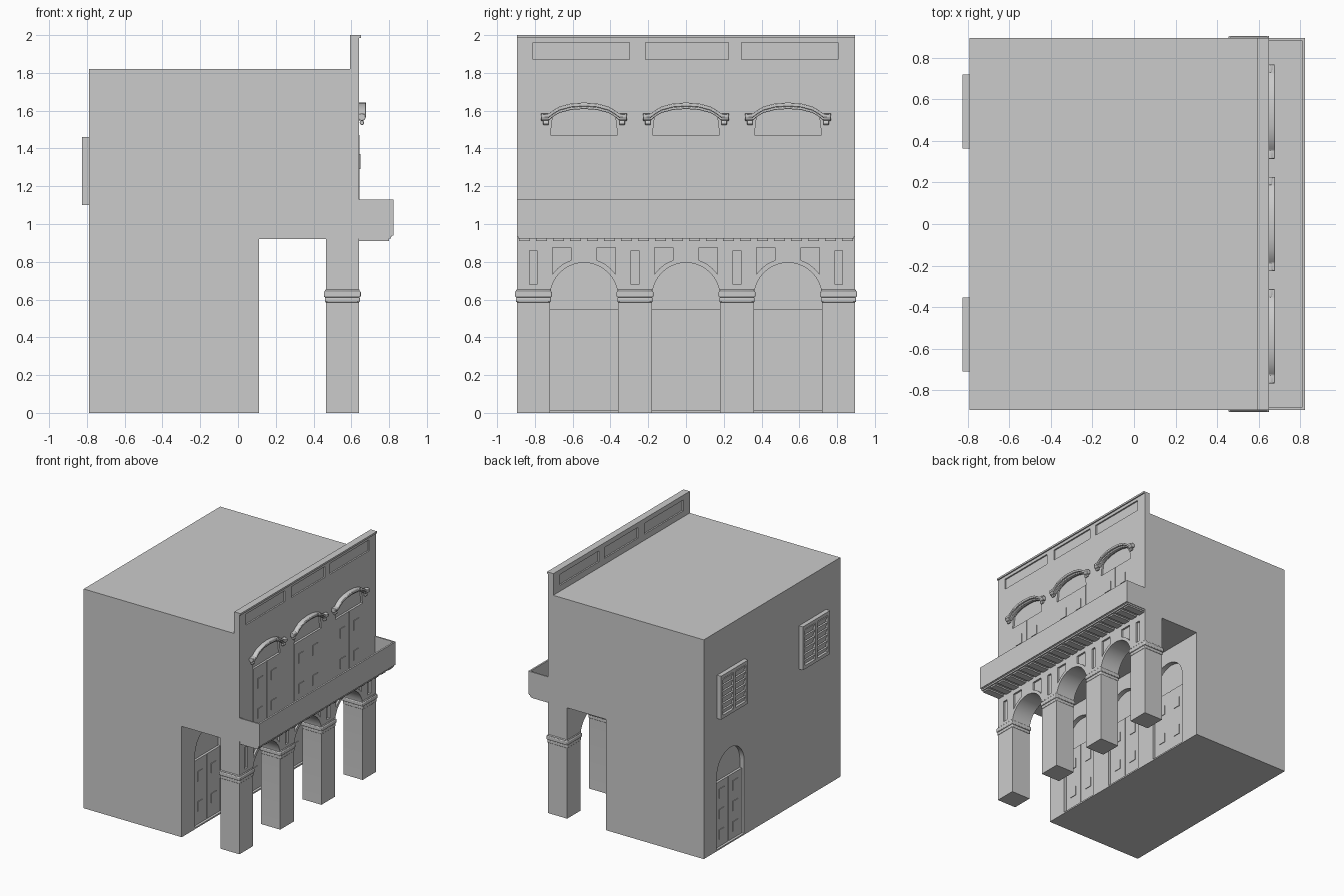
import bpy, bmesh, math
from mathutils import Matrix, Vector

if "Cube" in bpy.data.objects:
    bpy.data.objects.remove(bpy.data.objects["Cube"])

BAYS = (-0.54, 0.0, 0.54)
COLUMNS = (-0.8075, -0.27, 0.27, 0.8075)
W, R, SPRING = 0.895, 0.18, 0.615


def finish(name, bm, bevel=0, segs=2):
    bmesh.ops.recalc_face_normals(bm, faces=bm.faces)
    me = bpy.data.meshes.new(name)
    bm.to_mesh(me)
    bm.free()
    ob = bpy.data.objects.new(name, me)
    bpy.context.collection.objects.link(ob)
    if bevel:
        m = ob.modifiers.new("bevel", 'BEVEL')
        m.width, m.segments = bevel, segs
    return ob


def boxes(name, items, bevel=0, segs=2):
    """Each item: x0, x1, y0, y1, z0, z1."""
    bm = bmesh.new()
    for x0, x1, y0, y1, z0, z1 in items:
        mat = Matrix.Translation(((x0 + x1) / 2, (y0 + y1) / 2, (z0 + z1) / 2))
        bmesh.ops.create_cube(bm, size=1, matrix=mat @ Matrix.Diagonal((x1 - x0, y1 - y0, z1 - z0, 1)))
    return finish(name, bm, bevel, segs)


def prism(name, pts, x0, x1):
    """Extrude a y-z outline along x."""
    bm = bmesh.new()
    f = bm.faces.new([bm.verts.new((x0, y, z)) for y, z in pts])
    ext = bmesh.ops.extrude_face_region(bm, geom=[f])
    vs = [v for v in ext['geom'] if isinstance(v, bmesh.types.BMVert)]
    bmesh.ops.translate(bm, vec=(x1 - x0, 0, 0), verts=vs)
    return finish(name, bm)


def select(ob):
    bpy.ops.object.select_all(action='DESELECT')
    ob.select_set(True)
    bpy.context.view_layer.objects.active = ob


def cut(ob, cutters):
    select(ob)
    for c in cutters:
        c.hide_render = True
        m = ob.modifiers.new("cut", 'BOOLEAN')
        m.operation, m.solver, m.object = 'DIFFERENCE', 'EXACT', c
        bpy.ops.object.modifier_apply(modifier=m.name)
        bpy.data.objects.remove(c)


def smooth(ob):
    select(ob)
    bpy.ops.object.shade_smooth_by_angle(angle=math.radians(35))


def arc(yc, r, a0, a1, n):
    return [(yc + r * math.cos(math.radians(a0 + (a1 - a0) * i / n)),
             SPRING + r * math.sin(math.radians(a0 + (a1 - a0) * i / n))) for i in range(n + 1)]


def arch_outline(yc, z0):
    return [(yc - R, z0), (yc + R, z0)] + arc(yc, R, 0, 180, 20)


def door(name, x, d, yc, z0, z1, rows):
    """Pair of leaves, face at x, looking along d (+1 or -1), raised panels."""
    def span(a, b):
        return (min(a, b), max(a, b))
    items = [(*span(x - d * 0.03, x - d * 0.004), yc - R, yc + R, z0, z1)]
    for s in (-1, 1):
        c = yc + s * 0.09
        items.append((*span(x - d * 0.02, x), c - 0.087, c + 0.087, z0, z1))
        for z in rows:
            items.append((*span(x - d * 0.01, x + d * 0.005), c - 0.033, c + 0.033, z, z + 0.08))
    boxes(name, items)


# Ground floor with arched door recesses
ground = boxes("ground_floor", [(-0.79, 0.11, -W, W, 0, 0.92)])
cut(ground, [prism("cutter", arch_outline(y, 0.012), 0.07, 0.2) for y in BAYS]
    + [prism("cutter", arch_outline(0.545, 0.012), -0.9, -0.75)])
smooth(ground)
for i, y in enumerate(BAYS):
    door(f"ground_door_{i}", 0.09, 1, y, 0.012, 0.55, (0.12, 0.37))
door("back_door", -0.77, -1, 0.545, 0.012, 0.55, (0.07, 0.24, 0.41))

# Upper floor with transom recesses
hood = [(-0.225, 1.566), (-0.185, 1.568), (-0.165, 1.585), (-0.13, 1.606), (-0.07, 1.622), (0, 1.627)]
hood += [(-y, z) for y, z in hood[-2::-1]]
upper = boxes("upper_floor", [(-0.79, 0.64, -W, W, 0.92, 1.82)])
cut(upper, [prism("cutter", [(y - 0.178, 1.47), (y + 0.178, 1.47)]
                  + [(y + a, z - 0.01) for a, z in reversed(hood) if abs(a) < 0.175], 0.625, 0.7) for y in BAYS])
for i, y in enumerate(BAYS):
    door(f"balcony_door_{i}", 0.643, 1, y, 0.95, 1.47, (1.04, 1.29))

# Parapet with sunk panels on both faces
parapet = boxes("parapet", [(0.592, 0.64, -W, W, 1.82, 2.0)])
panels = [(-0.81, -0.30), (-0.215, 0.225), (0.295, 0.805)]
cut(parapet, [boxes("cutter", [(x0, x1, a, b, 1.87, 1.96)])
              for x0, x1 in ((0.628, 0.7), (0.5, 0.604)) for a, b in panels])
boxes("parapet_coping", [(0.63, 0.65, -W, W, 1.985, 2.0)])


# Window hood mouldings with end knobs and corbels
def hood_band(name, yc, lo, hi, depth):
    pts = [(yc + y, z + lo) for y, z in hood] + [(yc + y, z + hi) for y, z in reversed(hood)]
    m = prism(name, pts, 0.635, depth)
    b = m.modifiers.new("bevel", 'BEVEL')
    b.width, b.segments = 0.004, 2
    smooth(m)


for i, y in enumerate(BAYS):
    hood_band(f"window_hood_upper_{i}", y, -0.004, 0.016, 0.678)
    hood_band(f"window_hood_lower_{i}", y, -0.018, -0.003, 0.665)
    bm = bmesh.new()
    for s in (-1, 1):
        for dy, dz, r, ln in ((0.207, 1.566, 0.02, 0.04), (0.202, 1.536, 0.012, 0.028)):
            bmesh.ops.create_cone(bm, cap_ends=True, segments=12, radius1=r, radius2=r, depth=ln,
                                  matrix=Matrix.Translation((0.656, y + s * dy, dz)) @ Matrix.Rotation(math.pi / 2, 4, 'X'))
    smooth(finish(f"hood_knobs_{i}", bm, 0.004))

# Arcade: columns and arches as a single outline
outline = [(-W, 0.92), (-W, 0)]
for y in BAYS:
    outline += [(y - R, 0)] + arc(y, R, 180, 0, 20) + [(y + R, 0)]
outline += [(W, 0), (W, 0.92)]
arcade = prism("arcade", outline, 0.465, 0.64)
cutters = [boxes("cutter", [(0.625, 0.7, y - 0.02, y + 0.02, 0.68, 0.86)]) for y in COLUMNS]
for y in BAYS:
    for a0, a1, s in ((35, 70, 1), (145, 110, -1)):
        pts = arc(y, 0.205, a0, a1, 6) + [(y + s * 0.07, 0.875), (y + s * 0.168, 0.875)]
        cutters.append(prism("cutter", pts, 0.625, 0.7))
cut(arcade, cutters)
smooth(arcade)

# Column capitals
for i, y in enumerate(COLUMNS):
    def ring(o, z0, z1):
        return (0.465 - o, 0.64 + o, y - 0.0875 - o, y + 0.0875 + o, z0, z1)
    smooth(boxes(f"capital_{i}", [ring(0.005, 0.585, 0.612), ring(0.01, 0.612, 0.645), ring(0.004, 0.64, 0.655)], 0.006))

# Balcony: floor, thin railing wall, cornice and ribs beneath
boxes("balcony_floor", [(0.64, 0.815, -W, W, 0.935, 0.95)])
boxes("balcony_railing", [(0.808, 0.822, -W, W, 0.94, 1.13)]
      + [(0.64, 0.81, min(s * W, s * 0.883), max(s * W, s * 0.883), 0.94, 1.13) for s in (-1, 1)])
boxes("balcony_cornice", [(0.63, 0.81, -W + 0.005, W - 0.005, 0.922, 0.937)])
boxes("balcony_ribs", [(0.63, 0.80, y - 0.03, y + 0.03, 0.91, 0.924)
                       for y in (-0.855 + 0.09 * k for k in range(20))])

# Louvred shutters on the back
for i, y in enumerate((0.542, -0.532)):
    h = 0.178
    items = [(-0.805, -0.785, y - h, y + h, 1.10, 1.46)]
    items += [(-0.826, -0.785, y - h, y + h, a, a + 0.028) for a in (1.10, 1.432)]
    items += [(-0.826, -0.785, c - 0.014, c + 0.014, 1.10, 1.46) for c in (y - h + 0.014, y, y + h - 0.014)]
    boxes(f"shutter_frame_{i}", items)
    bm = bmesh.new()
    for k in range(6):
        for s in (-1, 1):
            mat = Matrix.Translation((-0.81, y + s * 0.089, 1.153 + k * 0.051)) @ Matrix.Rotation(math.radians(-25), 4, 'Y')
            bmesh.ops.create_cube(bm, size=1, matrix=mat @ Matrix.Diagonal((0.012, 0.155, 0.042, 1)))
    finish(f"shutter_slats_{i}", bm)
